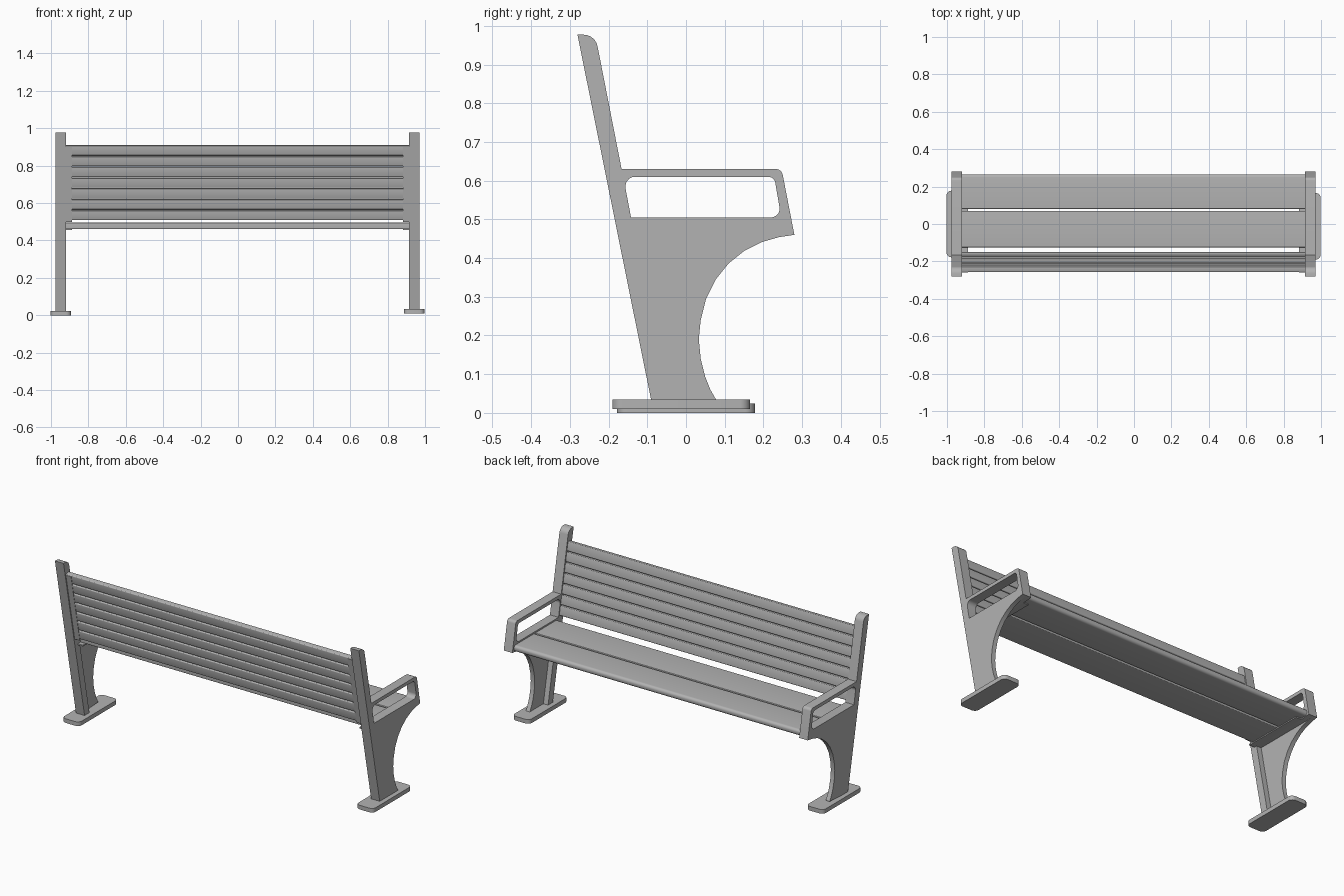
import bpy, math
from mathutils import Matrix, Vector

old = bpy.data.objects.get("Cube")
if old:
    bpy.data.objects.remove(old, do_unlink=True)

grey = bpy.data.materials.new("painted grey")
grey.use_nodes = True
GREY = (0.45, 0.45, 0.45, 1)
grey.diffuse_color = GREY
grey.node_tree.nodes["Principled BSDF"].inputs["Base Color"].default_value = GREY

ALONG_X = Matrix(((0, 0, 1), (1, 0, 0), (0, 1, 0))).to_4x4()   # profile in y, z
ALONG_Z = Matrix.Identity(4)                                   # profile in x, y


def rounded(corners, steps=5):
    """Turn (a, b, radius) corners into an outline with filleted corners."""
    out = []
    for i, (a, b, r) in enumerate(corners):
        p = Vector((a, b))
        if r == 0:
            out.append(p)
            continue
        to_prev = (Vector(corners[i - 1][:2]) - p).normalized()
        to_next = (Vector(corners[(i + 1) % len(corners)][:2]) - p).normalized()
        half = to_prev.angle(to_next) / 2
        start, end = (p + d * r / math.tan(half) for d in (to_prev, to_next))
        centre = p + (to_prev + to_next).normalized() * r / math.sin(half)
        for k in range(steps + 1):
            d = start.lerp(end, k / steps) - centre
            out.append(centre + d.normalized() * r)
    return out


def extrude(name, outlines, lo, hi, axis=ALONG_X):
    """Fill the outlines (later ones are holes) and extrude from lo to hi."""
    curve = bpy.data.curves.new(name, 'CURVE')
    curve.dimensions = '2D'
    curve.fill_mode = 'BOTH'
    curve.extrude = (hi - lo) / 2
    for pts in outlines:
        s = curve.splines.new('POLY')
        s.points.add(len(pts) - 1)
        for sp, p in zip(s.points, pts):
            sp.co = (p[0], p[1], 0, 1)
        s.use_cyclic_u = True
    temp = bpy.data.objects.new(name, curve)
    bpy.context.collection.objects.link(temp)
    bpy.context.view_layer.update()
    graph = bpy.context.evaluated_depsgraph_get()
    mesh = bpy.data.meshes.new_from_object(temp.evaluated_get(graph))
    bpy.data.objects.remove(temp, do_unlink=True)
    mesh.transform(axis @ Matrix.Translation((0, 0, (lo + hi) / 2)))
    mesh.materials.clear()
    mesh.materials.append(grey)
    obj = bpy.data.objects.new(name, mesh)
    bpy.context.collection.objects.link(obj)
    bpy.ops.object.select_all(action='DESELECT')
    obj.select_set(True)
    bpy.context.view_layer.objects.active = obj
    bpy.ops.object.shade_smooth_by_angle(angle=math.radians(35))
    return obj


def back_y(z):
    """Rear edge of the leaning back posts."""
    return -0.09 - 0.2017 * (z - 0.033)


def leaning(z0, z1, d0, d1, r=0):
    """Block that leans with the posts, d0 to d1 in front of the rear edge."""
    rise = 0.2 * (d1 - d0)
    return rounded([(back_y(z0) + d0, z0, r), (back_y(z0) + d1, z0 + rise, r),
                    (back_y(z1) + d1, z1 + rise, r), (back_y(z1) + d0, z1, r)], 3)


# Front curve of the leg web, bottom to top
leg_curve = [(0.08, 0.03), (0.063, 0.06), (0.049, 0.095), (0.038, 0.14), (0.033, 0.19),
             (0.038, 0.24), (0.052, 0.295), (0.077, 0.345), (0.11, 0.386),
             (0.15, 0.418), (0.195, 0.441), (0.24, 0.454), (0.28, 0.46)]
POST = 0.044

for side, outer, inner, foot_y, foot_z in (("left", 0.97, 0.915, -0.0125, 0.01),
                                           ("right", -0.975, -0.92, 0.0, 0.0)):
    sign = 1 if outer > 0 else -1
    leg_z = foot_z + 0.02

    # Full-width frame: post, armrest and seat rail, with the arm opening
    frame = rounded([
        (back_y(leg_z), leg_z, 0), (back_y(leg_z) + POST, leg_z, 0),
        (back_y(0.455) + POST, 0.455, 0), (0.24, 0.455, 0), (0.28, 0.46, 0),
        (0.247, 0.63, 0.018), (back_y(0.63) + POST, 0.63, 0),
        (back_y(0.977) + POST + 0.002, 0.977, 0.036), (back_y(0.977), 0.977, 0)])
    opening = rounded([(-0.142, 0.505, 0), (0.246, 0.505, 0.022),
                       (0.228, 0.61, 0.018), (-0.162, 0.61, 0.025)])
    extrude(side + "_frame", [frame, opening], min(outer, inner), max(outer, inner))

    # Thinner web under the seat, flush with the outside
    web = leg_curve + [(back_y(0.46), 0.46), (back_y(leg_z), leg_z)]
    web_in = outer - sign * 0.025
    extrude(side + "_leg_web", [web], min(outer, web_in), max(outer, web_in))

    # Foot plate
    mid = (outer + inner) / 2
    x0, x1, y0, y1 = mid - 0.055, mid + 0.055, foot_y - 0.178, foot_y + 0.178
    foot = rounded([(x0, y0, 0.025), (x1, y0, 0.025), (x1, y1, 0.025), (x0, y1, 0.025)])
    extrude(side + "_foot", [foot], foot_z, foot_z + 0.024, ALONG_Z)

    # Brackets that carry the slats
    tip = inner - sign * 0.033
    ends = min(inner, tip), max(inner, tip)
    ledge = [(-0.15, 0.455), (0.22, 0.455), (0.22, 0.463), (-0.15, 0.463)]
    extrude(side + "_seat_bracket", [ledge], *ends)
    extrude(side + "_back_bracket", [leaning(0.5, 0.9, 0.006, 0.012)], *ends)

# Seat planks, the front one with a rounded nose
for name, y0, y1, nose in (("rear", -0.125, 0.07, 0.004), ("front", 0.08, 0.265, 0.015)):
    plank = rounded([(y0, 0.461, 0.004), (y1, 0.461, nose),
                     (y1, 0.496, nose), (y0, 0.496, 0.004)])
    extrude(name + "_seat_plank", [plank], -0.92, 0.915)

# Back slats
PITCH = 0.0577
for i in range(7):
    z = 0.508 + PITCH * i
    extrude(f"back_slat_{i + 1}", [leaning(z, z + PITCH - 0.006, 0.008, 0.037, 0.004)],
            -0.92, 0.915)
